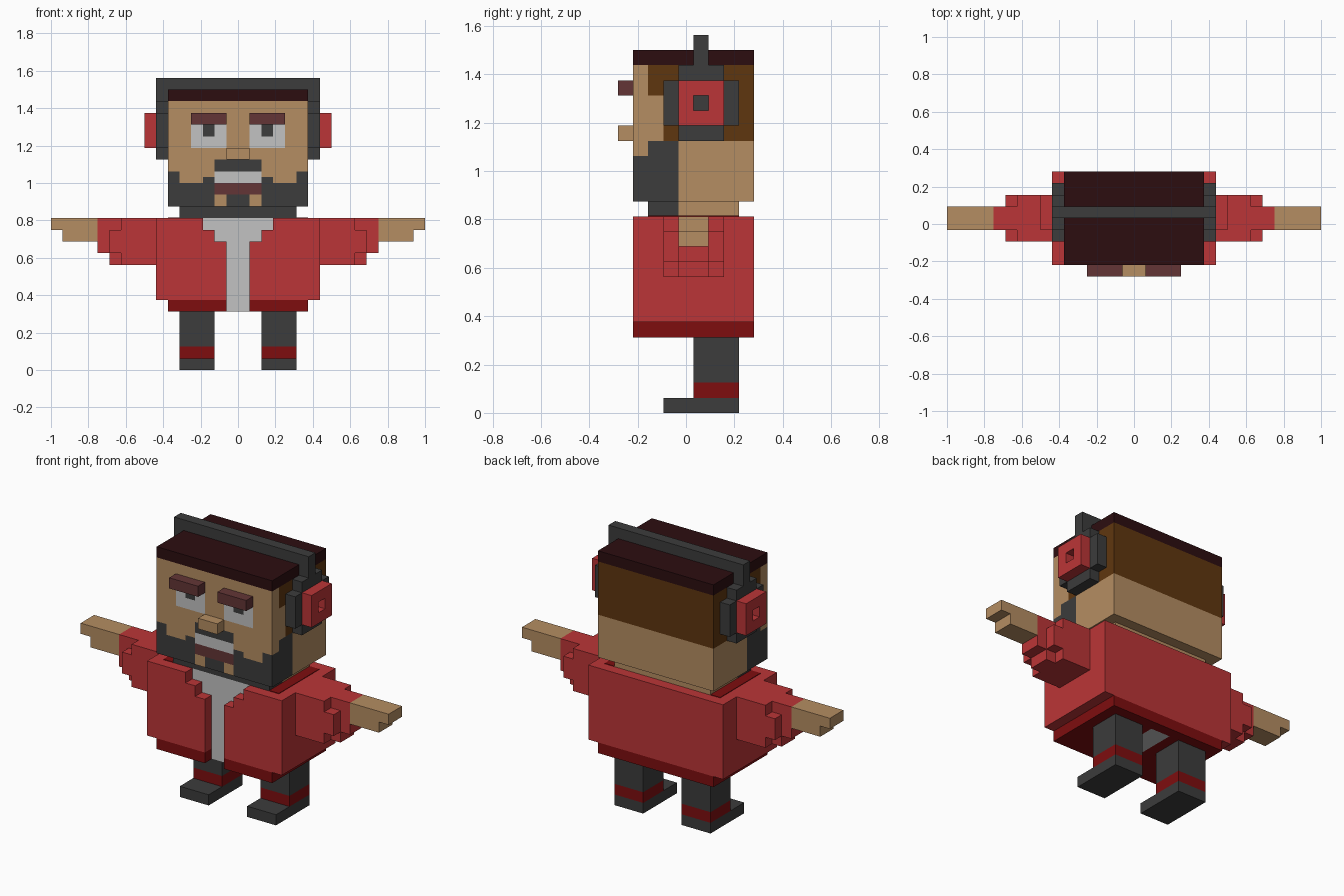
import bpy, bmesh
from mathutils import Vector

if "Cube" in bpy.data.objects:
    bpy.data.objects.remove(bpy.data.objects["Cube"])

U = 1 / 16  # block unit; all sizes below are in blocks


def material(name, rgb):
    lin = [((c / 255 + 0.055) / 1.055) ** 2.4 if c > 10 else c / 255 / 12.92 for c in rgb]
    m = bpy.data.materials.new(name)
    m.use_nodes = True
    m.diffuse_color = (*lin, 1)
    m.node_tree.nodes["Principled BSDF"].inputs["Base Color"].default_value = (*lin, 1)
    return m


RED = material("jacket red", (187, 53, 55))
DARK_RED = material("dark red", (126, 13, 15))
SKIN = material("skin", (181, 141, 98))
CHARCOAL = material("charcoal", (60, 60, 60))
GREY = material("light grey", (194, 194, 194))
BROWN = material("hair brown", (95, 54, 15))
DARK_HAIR = material("dark hair", (44, 13, 16))
MAROON = material("brow maroon", (99, 53, 54))


def add_box(bm, x0, x1, y0, y1, z0, z1):
    geo = bmesh.ops.create_cube(bm, size=1)
    for v in geo["verts"]:
        v.co = Vector((x0 + (v.co.x + 0.5) * (x1 - x0),
                       y0 + (v.co.y + 0.5) * (y1 - y0),
                       z0 + (v.co.z + 0.5) * (z1 - z0))) * U


def finish(name, bm, mats, mirror=False):
    mesh = bpy.data.meshes.new(name)
    bm.to_mesh(mesh)
    bm.free()
    for m in mats:
        mesh.materials.append(m)
    ob = bpy.data.objects.new(name, mesh)
    bpy.context.collection.objects.link(ob)
    if mirror:
        mod = ob.modifiers.new("mirror", "MIRROR")
        mod.use_mirror_merge = False
    return ob


def blocks(name, mat, boxes, mirror=False):
    bm = bmesh.new()
    for b in boxes:
        add_box(bm, *b)
    return finish(name, bm, [mat], mirror)


def profile_block(name, mat, points, y0, y1, mirror=False):
    """Extrude an x-z outline along y."""
    bm = bmesh.new()
    face = bm.faces.new([bm.verts.new((x * U, y0 * U, z * U)) for x, z in points])
    ext = bmesh.ops.extrude_face_region(bm, geom=[face])["geom"]
    moved = [g for g in ext if isinstance(g, bmesh.types.BMVert)]
    bmesh.ops.translate(bm, verts=moved, vec=(0, (y1 - y0) * U, 0))
    bmesh.ops.recalc_face_normals(bm, faces=bm.faces)
    return finish(name, bm, [mat], mirror)


# Head: one box cut into a grid, coloured by position
HEAD = [SKIN, CHARCOAL, GREY, BROWN, DARK_HAIR, MAROON]
S, C, G, B, D, M = range(6)


def face_front(x, z):
    x = abs(x)
    if 19 < z < 21 and 1 < x < 4:                     # eyes and pupils
        return C if z > 20 and 2 < x < 3 else G
    if x < 2:                                         # moustache, teeth, lips, chin
        if 17 < z < 18:
            return C
        if 16 < z < 17:
            return G
        if 15 < z < 16:
            return M
        return C if z < 15 and x < 1 else S
    top = 17 if x > 5 else 16.5 if x < 3 else 16      # beard outline
    return C if z < top else S


def head_colour(c, n):
    x, y, z = c / U
    if z > 23:
        return D
    if n.y < -0.5:
        return face_front(x, z)
    if n.z < -0.5:
        return C if y < -0.5 else S
    if n.y > 0.5:
        return B if z > 18 else S
    if z > 18 and y > (-2.5 if z > 21 else -1.5):     # side hair
        return B
    if y < -0.5 and z < (17 if y < -2.5 else 18):     # side beard
        return C
    return S


bm = bmesh.new()
add_box(bm, -6, 6, -3.5, 4.5, 14, 24)
cuts = [(0, range(-5, 6)), (1, (-2.5, -1.5, -0.5)),
        (2, (15, 16, 16.5, 17, 18, 19, 20, 21, 23))]
for axis, places in cuts:
    for p in places:
        co, no = [0, 0, 0], [0, 0, 0]
        co[axis], no[axis] = p * U, 1
        bmesh.ops.bisect_plane(bm, geom=bm.verts[:] + bm.edges[:] + bm.faces[:],
                               plane_co=co, plane_no=no)
bm.normal_update()
for f in bm.faces:
    f.material_index = head_colour(f.calc_center_median(), f.normal)
finish("head", bm, HEAD)

blocks("eyebrows", MAROON, [(1, 4, -4.5, -3.5, 21, 22)], True)
blocks("nose", SKIN, [(-1, 1, -4.5, -3.5, 18, 19)])
blocks("neck_front", CHARCOAL, [(-5, 5, -2.5, -0.5, 13, 14)])
blocks("neck_back", SKIN, [(-5, 5, -0.5, 3.5, 13, 14)])

# Headphones
blocks("headphone_band", CHARCOAL, [(-7, 7, 0.5, 1.5, 24, 25)])
blocks("headphone_arms", CHARCOAL, [(6, 7, 0.5, 1.5, 23, 24)], True)
blocks("headphone_pads", CHARCOAL, [(6, 7, -1.5, 3.5, 19, 22),
                                    (6, 7, -0.5, 2.5, 18, 19),
                                    (6, 7, -0.5, 2.5, 22, 23)], True)
blocks("headphone_cups", RED, [(7, 8, -0.5, 2.5, 19, 20), (7, 8, -0.5, 2.5, 21, 22),
                               (7, 8, -0.5, 0.5, 20, 21), (7, 8, 1.5, 2.5, 20, 21)], True)

# Shirt and open jacket
blocks("shirt", GREY, [(-3, 3, -2.5, 3.5, 6, 13), (-1, 1, -2.5, 3.5, 5, 6)])
profile_block("jacket_sides", RED, [(1, 6), (7, 6), (7, 13), (3, 13), (3, 12),
                                    (2, 12), (2, 11), (1, 11)], -3.5, 4.5, True)
blocks("jacket_back", RED, [(-3, 3, 3.5, 4.5, 6, 13)])
blocks("jacket_hem", DARK_RED, [(1, 6, -3.5, 4.5, 5, 6)], True)
blocks("jacket_hem_back", DARK_RED, [(-1, 1, 3.5, 4.5, 5, 6)])
blocks("collar_lining", DARK_RED, [(5, 6, -2.5, 3.5, 13, 13.05)], True)

# Sleeves with stepped cuffs, and hands
blocks("sleeves", RED, [(7, 10, -1.5, 2.5, 9, 13),
                        (10, 11, -1.5, 2.5, 10, 12),
                        (10, 11, -0.5, 1.5, 9, 10),
                        (10, 11, -0.5, 1.5, 12, 13),
                        (11, 12, -0.5, 1.5, 10, 13)], True)
blocks("hands", SKIN, [(12, 16, -0.5, 1.5, 12, 13), (12, 15, -0.5, 1.5, 11, 12)], True)

# Legs and shoes
blocks("legs", CHARCOAL, [(2, 5, 0.5, 3.5, 2, 5)], True)
blocks("ankle_bands", DARK_RED, [(2, 5, 0.5, 3.5, 1, 2)], True)
blocks("shoes", CHARCOAL, [(2, 5, -1.5, 3.5, 0, 1)], True)
